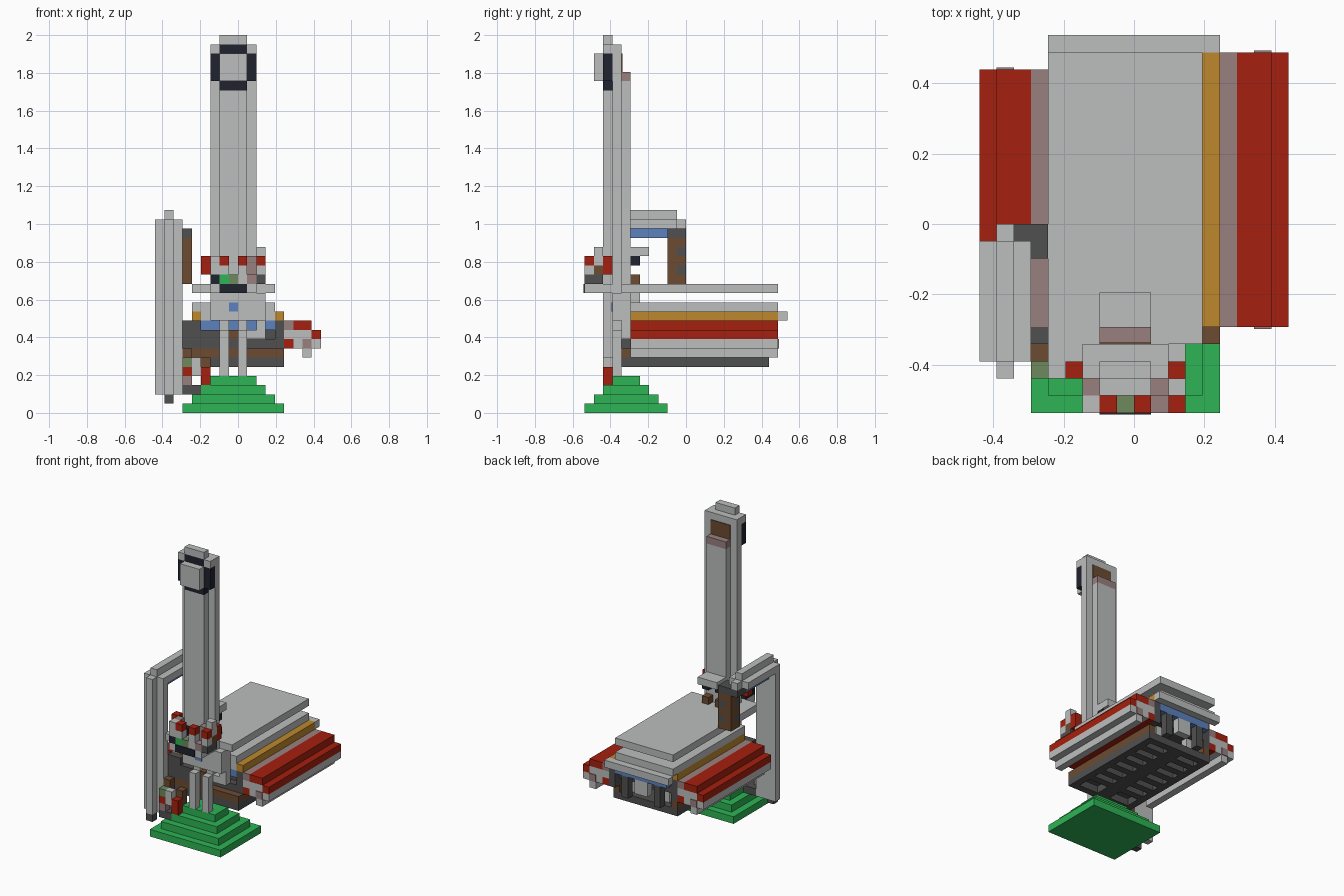
import bpy
import bmesh
from mathutils import Matrix, Vector

cube = bpy.data.objects.get("Cube")
if cube:
    bpy.data.objects.remove(cube)

UNIT = 2 / 41                      # edge of one block
ORIGIN = Vector((-9, -11, 0))      # grid corner, in blocks
WIDTH = 18

COLOURS = {
    "stone": "bcbebd", "charcoal": "505050", "red": "a5200e", "gold": "be892d",
    "mauve": "99807f", "brown": "6c4b32", "blue": "5c82be", "black": "20222e",
    "olive": "6e8a5f", "green": "2db455",
}


def linear(channel):
    c = channel / 255
    return c / 12.92 if c < 0.04 else ((c + 0.055) / 1.055) ** 2.4


def make_material(name, code):
    mat = bpy.data.materials.new(name)
    mat.use_nodes = True
    colour = [linear(c) for c in bytes.fromhex(code)] + [1]
    mat.diffuse_color = colour
    shader = mat.node_tree.nodes["Principled BSDF"]
    shader.inputs["Base Color"].default_value = colour
    shader.inputs["Roughness"].default_value = 0.8
    return mat


MATS = {name: make_material(name, code) for name, code in COLOURS.items()}


def build(name, blocks):
    """One object from (colour, x range, y range, z range) blocks in grid units."""
    mesh = bpy.data.meshes.new(name)
    bm = bmesh.new()
    slots = []
    for colour, *spans in blocks:
        if colour not in slots:
            slots.append(colour)
            mesh.materials.append(MATS[colour])
        size = [(b - a) * UNIT for a, b in spans]
        centre = (Vector([(a + b) / 2 for a, b in spans]) + ORIGIN) * UNIT
        verts = bmesh.ops.create_cube(
            bm, size=1, matrix=Matrix.Translation(centre) @ Matrix.Diagonal((*size, 1)))["verts"]
        for face in {f for v in verts for f in v.link_faces}:
            face.material_index = slots.index(colour)
    bm.to_mesh(mesh)
    bm.free()
    obj = bpy.data.objects.new(name, mesh)
    bpy.context.collection.objects.link(obj)
    return obj


def box(name, colour, x, y, z):
    return build(name, [(colour, x, y, z)])


def flip(span):
    return WIDTH - span[1], WIDTH - span[0]


LETTERS = {"s": "stone", "r": "red", "k": "black", "g": "green", "o": "olive",
           "m": "mauve", "d": "charcoal", "b": "brown"}


def pattern(name, x, y, top, rows):
    """Single-block-deep mosaic facing the front, rows listed from the top."""
    blocks = []
    for down, row in enumerate(rows):
        for across, letter in enumerate(row):
            if letter in LETTERS:
                i, k = x + across, top - down
                blocks.append((LETTERS[letter], (i, i + 1), (y, y + 1), (k, k + 1)))
    return build(name, blocks)


# Stepped base
build("stepped_base", [("green", (3 + n, 14 - n), (n, 9 - n), (n, n + 1)) for n in range(4)])
for i in (7, 9):
    box("base_pillar", "stone", (i, i + 1), (3, 4), (4, 9))

# Deck plates
box("top_plate", "stone", (4, 13), (4, 21), (13, 14))
box("second_plate", "stone", (4, 13), (5, 21), (11, 12))
box("core_plate", "stone", (5, 13), (5, 21), (10, 11))
box("rear_lip", "stone", (4, 14), (21, 22), (10, 11))
box("blue_layer", "blue", (5, 13), (5, 21), (9, 10))

# Side rails, mirrored with a shorter right-hand one
for side, end, turn in (("left", 21, tuple), ("right", 20, flip)):
    length = (5, end)
    box(side + "_gold_strip", "gold", turn((13, 14)), length, (10, 11))
    box(side + "_wall", "charcoal", turn((13, 14)), length, (7, 10))
    build(side + "_rail", [
        ("mauve", turn((14, 15)), length, (9, 10)),
        ("red", turn((15, 17)), length, (9, 10)),
        ("red", turn((17, 18)), length, (8, 9)),
        ("stone", turn((14, 17)), length, (8, 9)),
        ("stone", turn((15, 18)), length, (7, 8)),
        ("stone", turn((16, 17)), length, (6, 7)),
        ("red", turn((14, 15)), length, (7, 8)),
    ])
    # thin end caps
    for y in (5 - 0.1, end):
        box(side + "_rail_cap", "mauve", turn((16, 17)), (y, y + 0.1), (7, 8))
    box(side + "_brown_beam", "brown", turn((13, 14)), (5, 20), (6, 7))

# Underframe
box("front_beam", "brown", (4, 14), (4, 5), (6, 7))
box("front_sill", "charcoal", (4, 14), (4, 5), (5, 6))
box("front_wall", "charcoal", (5, 13), (5, 6), (6, 8))
pattern("front_trim", 4, 4, 9, ["d..s.s.s", "ddddbsss", "ddddd"])
lattice = [("charcoal", x, (5, 20), (5, 6)) for x in ((4, 5), (8, 10), (13, 14))]
studs = []
for y in range(6, 20, 2):
    for x in ((5, 8), (10, 13)):
        lattice.append(("charcoal", x, (y + 1, y + 2), (5, 6)))
        studs.append(("stone", (x[0] + 1, x[1] - 1), (y, y + 1), (6, 8)))
build("under_lattice", lattice)
build("under_studs", studs)
box("under_panel", "charcoal", (5, 13), (6, 20), (8, 9))
for i in (6, 11):
    box("rear_hook", "charcoal", (i, i + 1), (20, 21), (6, 9))
box("rear_block", "stone", (8, 10), (20, 21), (7, 9))

# Neck and head platform
box("neck", "stone", (6, 12), (3, 5), (10, 13))
box("neck_rear", "stone", (7, 11), (5, 6), (12, 13))
box("head_platform", "stone", (6, 11), (0, 4), (13, 14))
box("platform_edge", "black", (7, 10), (-0.1, 0), (13, 14))
box("platform_side", "stone", (4, 6), (2, 4), (13, 14))
box("neck_gem", "blue", (8, 9), (3 - 0.1, 3), (11, 12))

# Ornaments around the tower foot
pattern("foot_front", 6, 0, 16, ["sr.r.r", "ss.s.s", "kgosmd"])
pattern("foot_middle", 6, 1, 17, [".....s", "m...ms", "mk..mb", "kssskd"])
pattern("foot_rear", 5, 2, 16, ["r.....r", "r.....r"])
box("rear_shelf", "stone", (7, 10), (5, 7), (17, 18))
pattern("shelf_bracket", 7, 5, 16, ["k.k", "...", "b.b"])

# Tower
box("tower_front", "stone", (7, 10), (2, 3), (14, 35))
box("tower_middle", "stone", (6, 11), (3, 4), (14, 39))
box("tower_back", "stone", (7, 10), (4, 5), (14, 36))
box("tower_ledge", "mauve", (7, 10), (4, 5), (36, 37))
box("tower_back_panel", "brown", (7, 10), (4, 4.1), (37, 39))
box("tower_crown", "stone", (6, 11), (3, 4), (39, 40))
box("tower_cap", "stone", (7, 10), (2, 3), (40, 41))
pattern("dial_ring", 6, 2, 39, ["skkks", "k...k", "k...k", "k...k", ".kkk."])
box("dial_face", "stone", (7, 10), (1, 3), (36, 39))

# Side mast and overhead arm
box("mast_core", "stone", (1, 2), (2, 4), (2, 21))
for i in (0, 2):
    box("mast_flank", "stone", (i, i + 1), (3, 4), (2, 21))
    box("arm_flank", "stone", (i, i + 1), (4, 10), (20, 21))
box("mast_foot", "charcoal", (1, 2), (2, 3), (1, 2))
box("arm_core", "stone", (1, 2), (4, 11), (20, 21))
box("arm_ridge", "stone", (1, 2), (3, 10), (21, 22))
box("arm_lining", "blue", (1, 2), (4, 9), (19, 20))

# Hanging box with checkered bands
box("hanger", "charcoal", (1, 4), (9, 11), (19, 20))
build("hanging_box", [
    ("charcoal" if k % 2 and (i + j) % 2 else "brown", (i, i + 1), (j, j + 1), (k, k + 1))
    for i in (2, 3) for j in (9, 10) for k in range(14, 19)])

# Linkage from mast to base
box("link_bar", "charcoal", (3, 5), (2, 4), (2, 3))
pattern("link_stack", 3, 2, 5, ["os.", "rsr", "m.r"])
box("link_joint", "brown", (5, 6), (3, 4), (4, 6))
box("link_block", "brown", (3, 4), (3, 4), (5, 7))
box("link_end", "charcoal", (3, 4), (4, 5), (7, 10))
